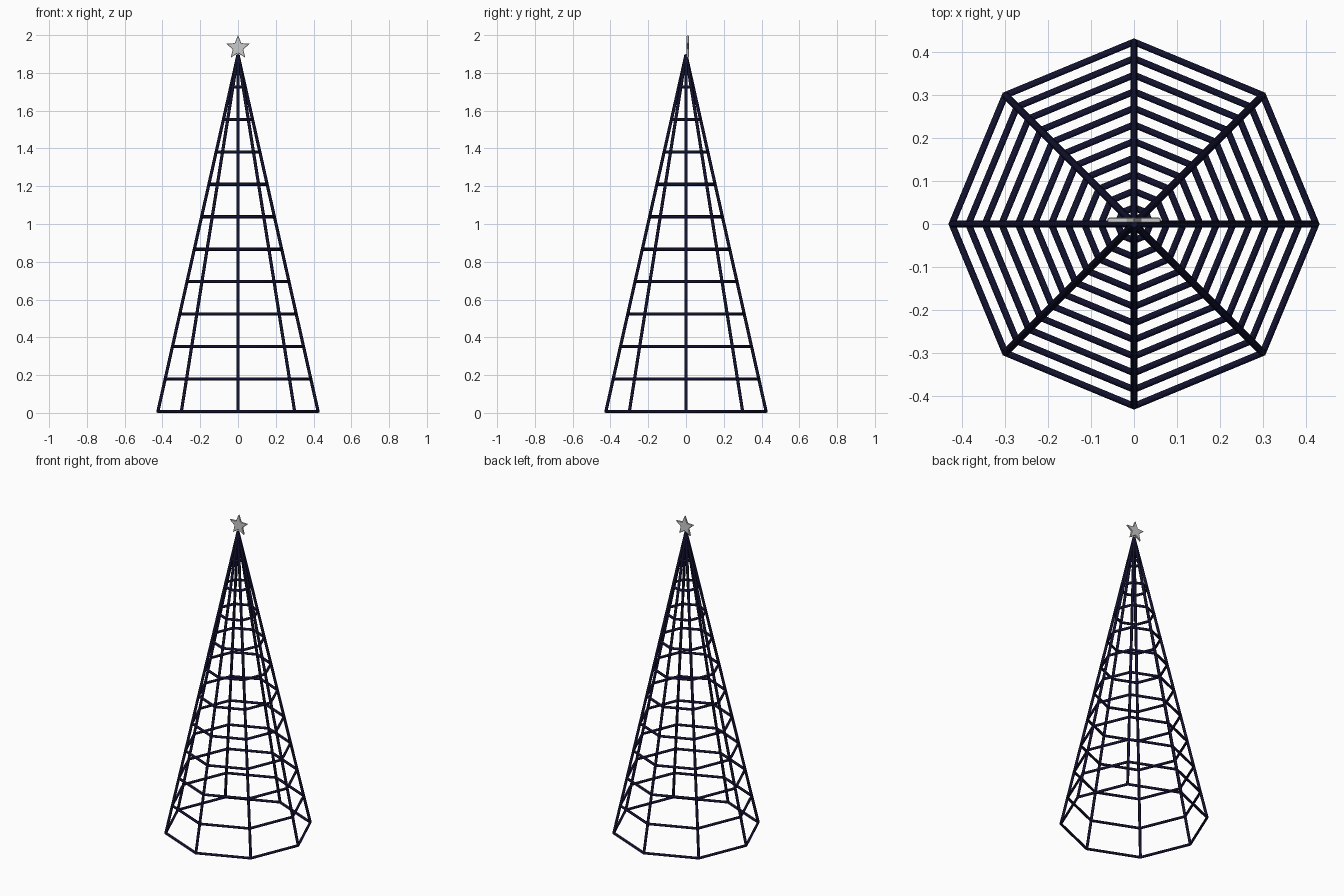
import bpy, bmesh
from math import sin, cos, pi

if "Cube" in bpy.data.objects:
    bpy.data.objects.remove(bpy.data.objects["Cube"])

SIDES, LEVELS = 8, 11
BASE_R, BASE_Z, APEX_Z = 0.424, 0.008, 1.897
TUBE = 0.0083

navy = bpy.data.materials.new("navy")
navy.diffuse_color = (0.006, 0.006, 0.03, 1)
navy.use_nodes = True
navy.node_tree.nodes["Principled BSDF"].inputs["Base Color"].default_value = navy.diffuse_color


def tube_object(name, paths, cyclic):
    """Round bars swept along straight-sided paths."""
    cu = bpy.data.curves.new(name, 'CURVE')
    cu.dimensions = '3D'
    cu.twist_mode = 'Z_UP'
    cu.bevel_depth = TUBE
    cu.bevel_resolution = 2
    cu.use_fill_caps = True
    for path in paths:
        sp = cu.splines.new('POLY')
        sp.points.add(len(path) - 1)
        for p, co in zip(sp.points, path):
            p.co = (*co, 1)
        sp.use_cyclic_u = cyclic
    cu.materials.append(navy)
    ob = bpy.data.objects.new(name, cu)
    bpy.context.collection.objects.link(ob)
    return ob


def corner(i, t):
    """Corner i of the octagonal cone at height fraction t."""
    a = 2 * pi * i / SIDES
    r = BASE_R * (1 - t)
    return (r * cos(a), r * sin(a), BASE_Z + (APEX_Z - BASE_Z) * t)


# Horizontal octagon hoops
tube_object("hoops", [[corner(i, k / LEVELS) for i in range(SIDES)]
                      for k in range(LEVELS)], True)

# Sloping ribs meeting at the tip
tube_object("ribs", [[corner(i, 0), corner(i, 1)] for i in range(SIDES)], False)

# Five-pointed star topper, extruded with chamfered edges
R, CZ, Y0, DEPTH = 0.066, 1.934, 0.003, 0.012
bm = bmesh.new()
ring = []
for i in range(10):
    a = pi / 2 + i * pi / 5
    r = R if i % 2 == 0 else R * 0.44
    ring.append(bm.verts.new((r * cos(a), Y0, CZ + r * sin(a))))
face = bm.faces.new(ring)
ext = bmesh.ops.extrude_face_region(bm, geom=[face])
bmesh.ops.translate(bm, vec=(0, DEPTH, 0),
                    verts=[g for g in ext["geom"] if isinstance(g, bmesh.types.BMVert)])
bmesh.ops.recalc_face_normals(bm, faces=bm.faces)
me = bpy.data.meshes.new("star")
bm.to_mesh(me)
bm.free()
star = bpy.data.objects.new("star", me)
bpy.context.collection.objects.link(star)
bev = star.modifiers.new("chamfer", 'BEVEL')
bev.width = 0.002
bev.segments = 1
